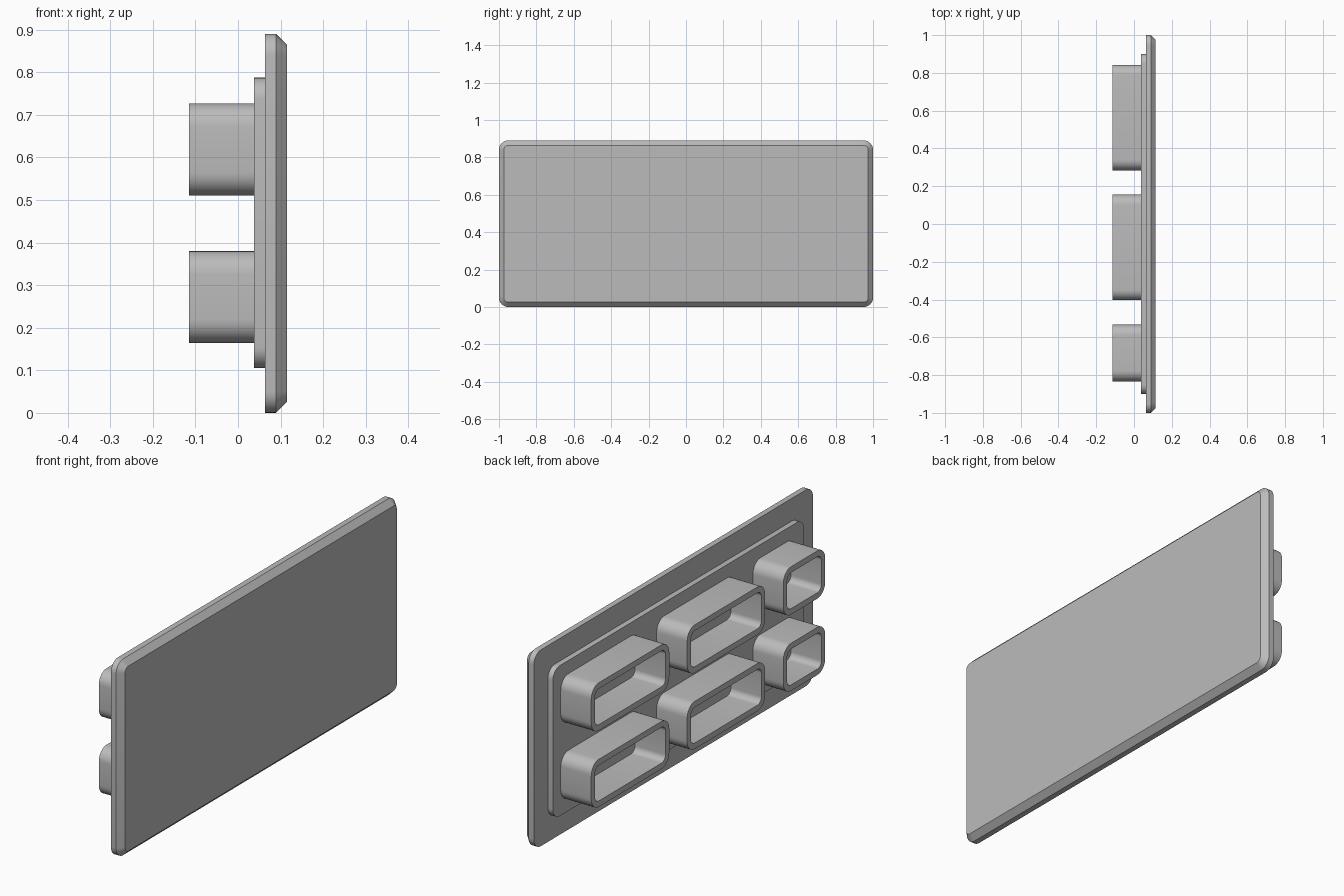
import bpy, bmesh, math

if "Cube" in bpy.data.objects:
    bpy.data.objects.remove(bpy.data.objects["Cube"])

grey = bpy.data.materials.new("plain grey")
grey.diffuse_color = (0.5, 0.5, 0.5, 1)
grey.use_nodes = True
grey.node_tree.nodes["Principled BSDF"].inputs["Base Color"].default_value = grey.diffuse_color


def ring(bm, x, y0, y1, z0, z1, r, steps=8):
    """Rounded rectangle of vertices in the plane at x."""
    corners = [(y1 - r, z1 - r), (y0 + r, z1 - r), (y0 + r, z0 + r), (y1 - r, z0 + r)]
    verts = []
    for i, (cy, cz) in enumerate(corners):
        for s in range(steps + 1):
            a = math.pi / 2 * (i + s / steps)
            verts.append(bm.verts.new((x, cy + r * math.cos(a), cz + r * math.sin(a))))
    return verts


def loft(name, rect, r, sections, closed=False):
    """Bridge inset copies of a rounded rectangle; sections are (x, inset)."""
    y0, y1, z0, z1 = rect
    bm = bmesh.new()
    rings = [ring(bm, x, y0 + d, y1 - d, z0 + d, z1 - d, r - d) for x, d in sections]
    pairs = list(zip(rings, rings[1:]))
    if closed:
        pairs.append((rings[-1], rings[0]))
    else:
        bm.faces.new(rings[0])
        bm.faces.new(rings[-1])
    for a, b in pairs:
        n = len(a)
        for i in range(n):
            j = (i + 1) % n
            bm.faces.new((a[i], a[j], b[j], b[i]))
    bmesh.ops.recalc_face_normals(bm, faces=bm.faces)
    mesh = bpy.data.meshes.new(name)
    bm.to_mesh(mesh)
    bm.free()
    mesh.materials.append(grey)
    obj = bpy.data.objects.new(name, mesh)
    bpy.context.collection.objects.link(obj)
    bpy.ops.object.select_all(action='DESELECT')
    obj.select_set(True)
    bpy.context.view_layer.objects.active = obj
    bpy.ops.object.shade_smooth_by_angle(angle=math.radians(30))


# Face panel with a chamfered outer edge
loft("face_panel", (-1, 1, 0, 0.89), 0.05, [(0.063, 0), (0.089, 0), (0.115, 0.026)])

# Raised backing step
loft("backing_step", (-0.9, 0.9, 0.105, 0.787), 0.05, [(0.038, 0), (0.063, 0)])

# Two rows of hollow sockets standing on the backing step
wall = 0.027
for row, (z0, z1) in (("lower", (0.164, 0.38)), ("upper", (0.51, 0.727))):
    for col, (y0, y1) in (("left", (0.284, 0.843)), ("middle", (-0.403, 0.156)),
                          ("right", (-0.833, -0.533))):
        loft(f"socket_{row}_{col}", (y0, y1, z0, z1), 0.055,
             [(0.038, 0), (-0.115, 0), (-0.115, wall), (0.038, wall)], closed=True)
